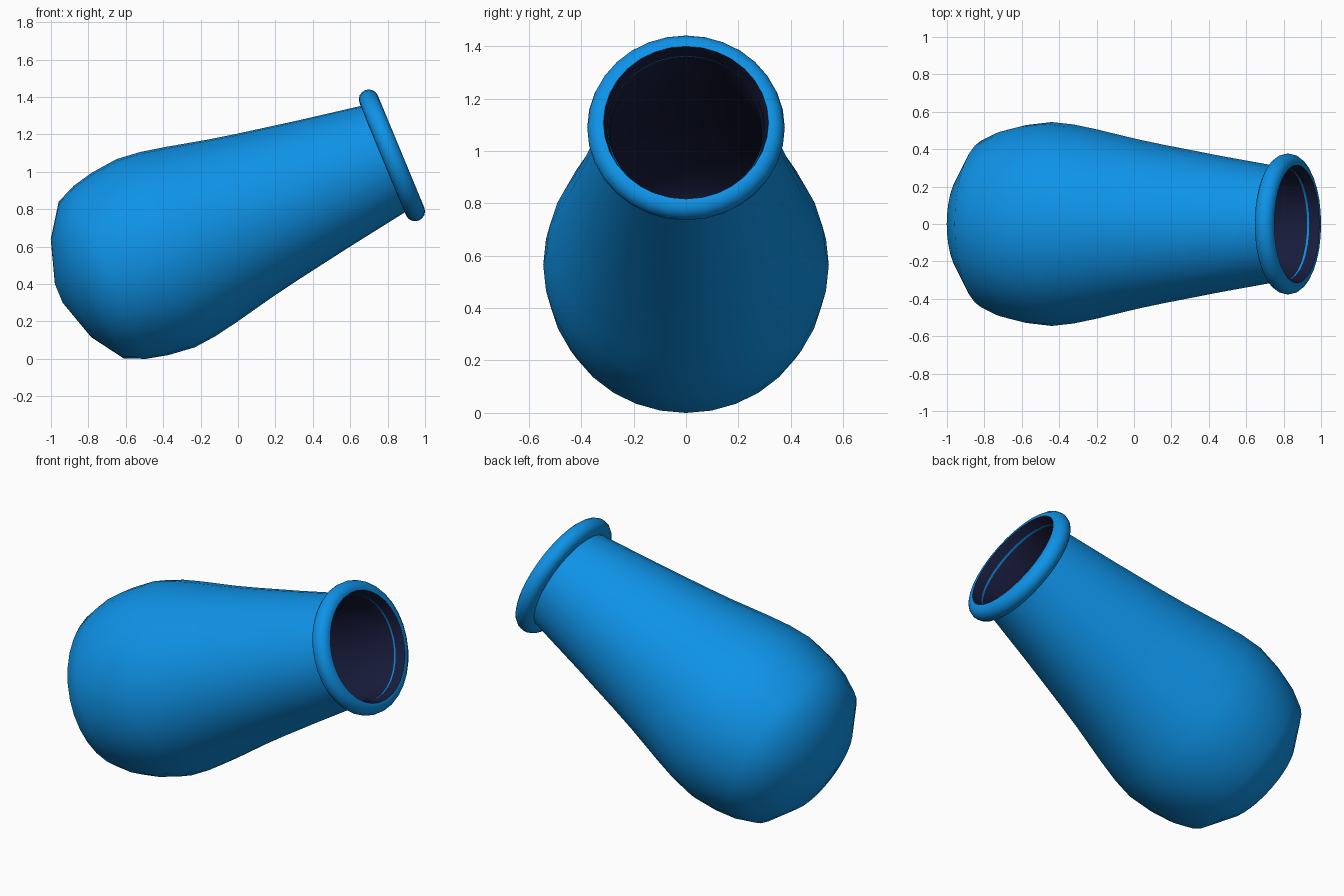
import bpy, bmesh, math

if "Cube" in bpy.data.objects:
    bpy.data.objects.remove(bpy.data.objects["Cube"])

TILT = math.radians(67.5)
MOUTH = (0.823, 0.0, 1.088)
SEGS = 32


def material(name, rgb):
    mat = bpy.data.materials.new(name)
    mat.diffuse_color = (*rgb, 1.0)
    mat.use_nodes = True
    mat.node_tree.nodes["Principled BSDF"].inputs["Base Color"].default_value = mat.diffuse_color
    return mat


def lathe(name, profile, mat, cap=True, inward=False):
    """Revolve (depth behind the mouth, radius) points round the tilted axis."""
    bm = bmesh.new()
    rings = []
    for depth, radius in profile:
        rings.append([bm.verts.new((radius * math.cos(a), radius * math.sin(a), -depth))
                      for a in (2 * math.pi * i / SEGS for i in range(SEGS))])
    for upper, lower in zip(rings, rings[1:]):
        for i in range(SEGS):
            j = (i + 1) % SEGS
            quad = [upper[i], lower[i], lower[j], upper[j]]
            bm.faces.new(quad[::-1] if inward else quad)
    if cap:
        bm.faces.new(rings[-1] if inward else rings[-1][::-1])
    for face in bm.faces:
        face.smooth = True
    mesh = bpy.data.meshes.new(name)
    bm.to_mesh(mesh)
    bm.free()
    mesh.materials.append(mat)
    obj = bpy.data.objects.new(name, mesh)
    obj.location = MOUTH
    obj.rotation_euler = (0, TILT, 0)
    bpy.context.collection.objects.link(obj)
    return obj


blue = material("blue", (0.0045, 0.29, 0.80))
navy = material("dark_navy", (0.009, 0.0115, 0.045))

# Outer shell: narrow neck, widening belly, rounded base
shell = [(0.0, 0.298), (0.06, 0.309), (0.4, 0.366), (0.716, 0.423), (0.87, 0.453),
         (1.107, 0.506), (1.24, 0.532), (1.367, 0.545), (1.515, 0.529), (1.634, 0.501),
         (1.741, 0.453), (1.857, 0.284), (1.928, 0.055)]
lathe("pot_body", shell, blue)

# Dark lining, starting at the front of the lip and running down inside the shell
lining = [(-0.052, 0.315), (0.06, 0.29)] + [(d - 0.03, r - 0.025) for d, r in shell[2:]]
lathe("inner_lining", lining, navy, inward=True)

# Rolled lip: the outer half of a tube, meeting the lining at the front
lip = [(-0.052, 0.315)]
lip += [(-0.053 * math.cos(t), 0.325 + 0.052 * math.sin(t))
        for t in (math.pi * k / 8 for k in range(9))]
lip.append((0.05, 0.305))
lathe("rolled_lip", lip, blue, cap=False)
